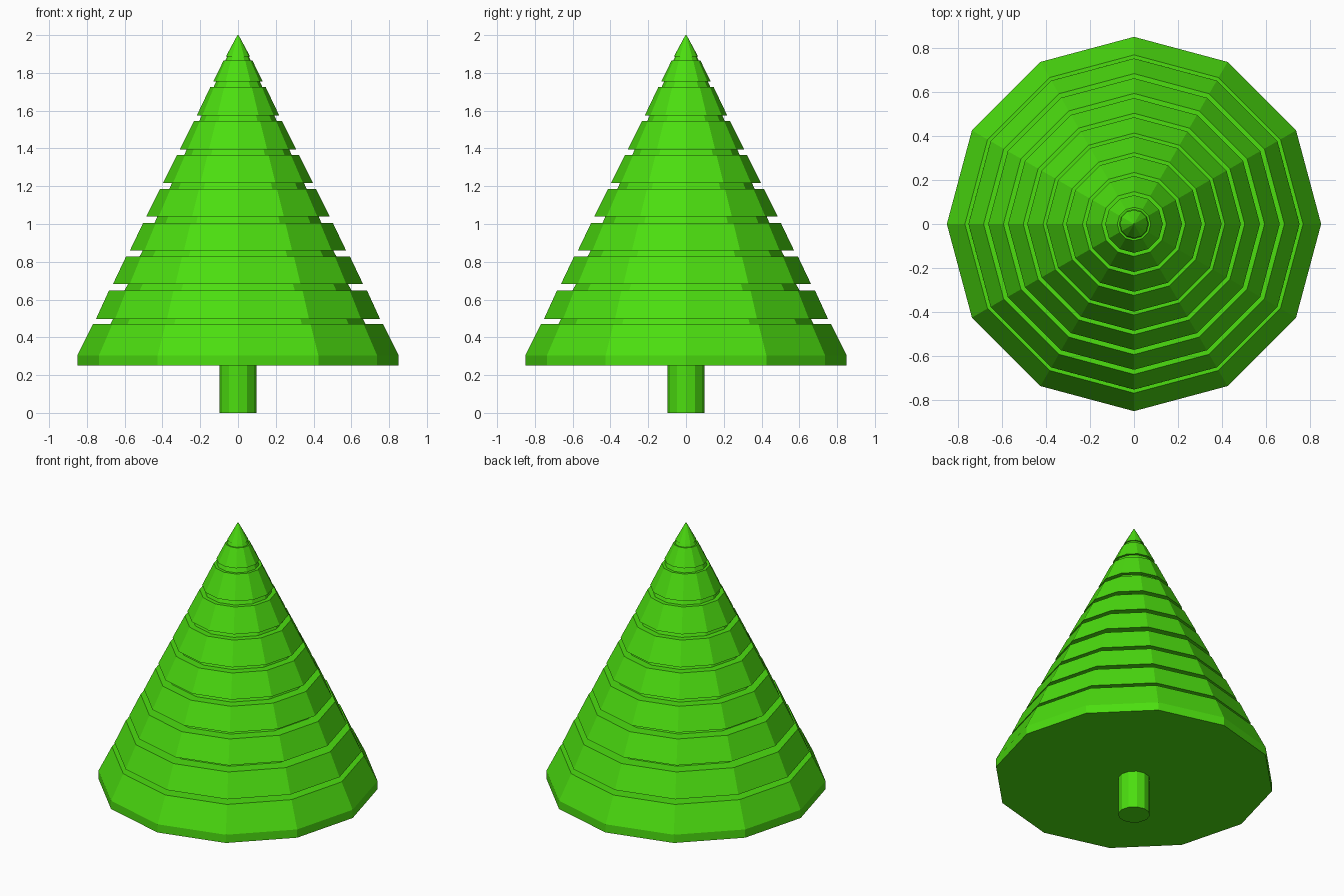
import bpy
import bmesh
from math import cos, sin, tau

SIDES = 12

cube = bpy.data.objects.get("Cube")
if cube:
    bpy.data.objects.remove(cube, do_unlink=True)

# One green for the whole tree
green = bpy.data.materials.new("leaf green")
green.use_nodes = True
colour = (0.072, 0.73, 0.005, 1)
green.diffuse_color = colour
green.node_tree.nodes["Principled BSDF"].inputs["Base Color"].default_value = colour


def lathe(name, profile):
    """Faceted solid of revolution from (radius, height) points, capped at both ends."""
    bm = bmesh.new()
    rings = [[bm.verts.new((r * cos(tau * i / SIDES), r * sin(tau * i / SIDES), z))
              for i in range(SIDES)] for r, z in profile]
    for low, high in zip(rings, rings[1:]):
        for i in range(SIDES):
            j = (i + 1) % SIDES
            bm.faces.new((low[i], low[j], high[j], high[i]))
    bm.faces.new(rings[0][::-1])
    bm.faces.new(rings[-1])
    bmesh.ops.recalc_face_normals(bm, faces=bm.faces)
    mesh = bpy.data.meshes.new(name)
    bm.to_mesh(mesh)
    bm.free()
    mesh.materials.append(green)
    obj = bpy.data.objects.new(name, mesh)
    bpy.context.collection.objects.link(obj)
    return obj


# Trunk
lathe("trunk", [(0.097, 0), (0.097, 0.25)])

# Branch tiers above the skirt: bottom radius, bottom height, top radius, top height
tiers = [
    (0.752, 0.497, 0.683, 0.648),
    (0.662, 0.682, 0.593, 0.827),
    (0.572, 0.860, 0.503, 1.004),
    (0.485, 1.040, 0.413, 1.185),
    (0.398, 1.216, 0.324, 1.364),
    (0.308, 1.395, 0.234, 1.544),
    (0.218, 1.575, 0.147, 1.724),
    (0.131, 1.755, 0.076, 1.866),
    (0.064, 1.887, 0.003, 2.000),
]

# Foliage: flared skirt, then tiers parted by recessed grooves
profile = [(0.85, 0.25), (0.85, 0.305), (0.768, 0.47)]
for r_low, z_low, r_high, z_high in tiers:
    r_prev, z_prev = profile[-1]
    profile += [(r_prev * 0.88, z_prev), (r_low * 0.88, z_low),
                (r_low, z_low), (r_high, z_high)]
lathe("foliage", profile)
